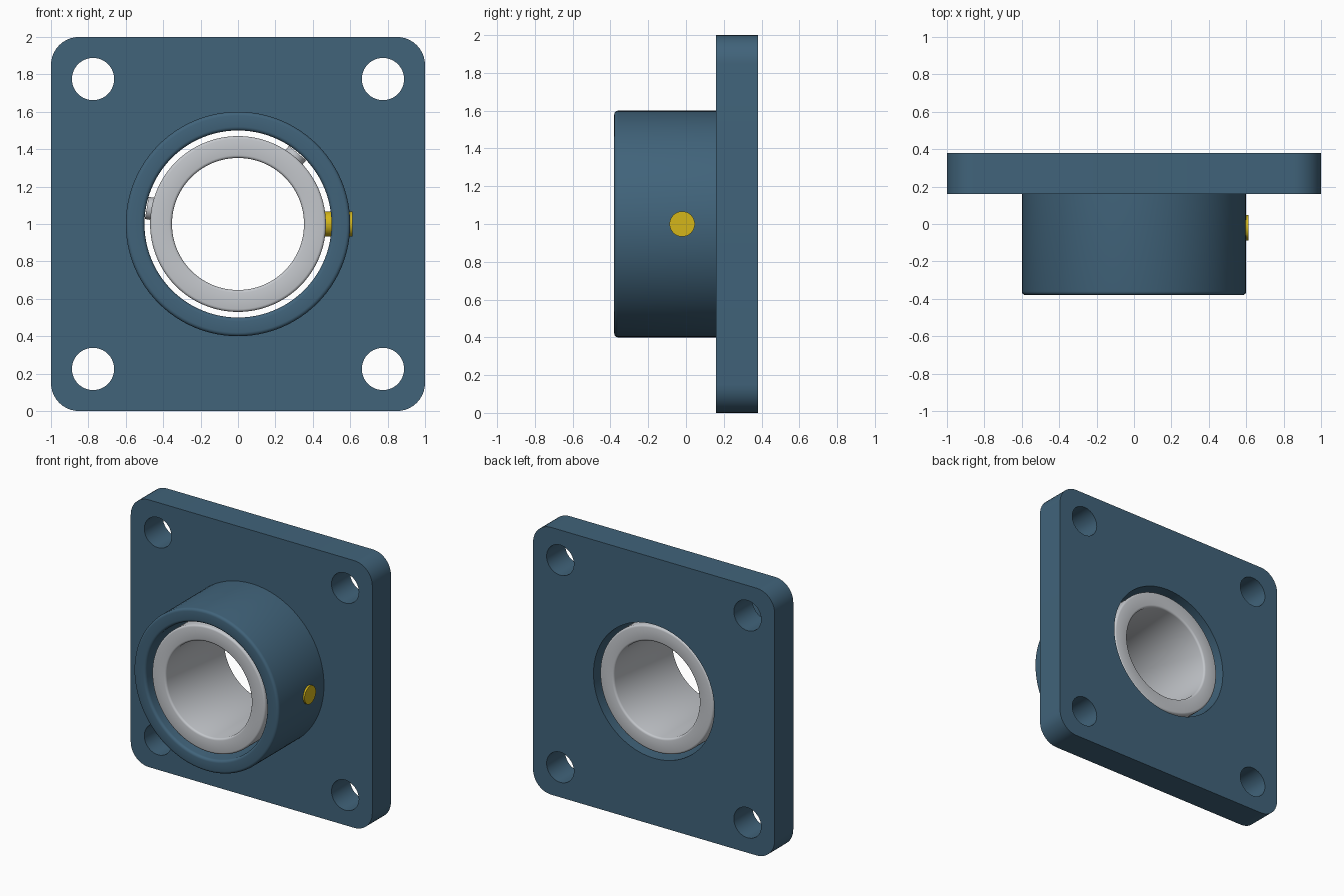
import bpy, bmesh, math
from mathutils import Vector, Matrix

if "Cube" in bpy.data.objects:
    bpy.data.objects.remove(bpy.data.objects["Cube"])

CZ = 1.0      # height of the bore axis
SEG = 96


def material(name, rgb):
    m = bpy.data.materials.new(name)
    m.diffuse_color = (*rgb, 1)
    m.use_nodes = True
    m.node_tree.nodes["Principled BSDF"].inputs["Base Color"].default_value = m.diffuse_color
    return m


BLUE = material("steel blue paint", (0.052, 0.125, 0.195))
GREY = material("bare steel", (0.55, 0.57, 0.60))
YELLOW = material("yellow fitting", (0.66, 0.47, 0.01))


def finish(bm, name, mat, angle=35):
    bmesh.ops.recalc_face_normals(bm, faces=bm.faces[:])
    mesh = bpy.data.meshes.new(name)
    bm.to_mesh(mesh)
    bm.free()
    mesh.materials.append(mat)
    ob = bpy.data.objects.new(name, mesh)
    bpy.context.collection.objects.link(ob)
    bpy.ops.object.select_all(action='DESELECT')
    ob.select_set(True)
    bpy.context.view_layer.objects.active = ob
    bpy.ops.object.shade_smooth_by_angle(angle=math.radians(angle))
    return ob


def arc(cx, cy, r, a0, a1, n):
    """Points on an arc, angles in degrees."""
    return [(cx + r * math.cos(math.radians(a0 + (a1 - a0) * i / n)),
             cy + r * math.sin(math.radians(a0 + (a1 - a0) * i / n))) for i in range(n + 1)]


def revolve(name, profile, mat, closed=True):
    """Spin a (radius, y) profile about the bore axis."""
    bm = bmesh.new()
    rings = []
    for i in range(SEG):
        a = 2 * math.pi * i / SEG
        rings.append([bm.verts.new((r * math.cos(a), y, CZ + r * math.sin(a))) for r, y in profile])
    n = len(profile)
    for i in range(SEG):
        p, q = rings[i], rings[(i + 1) % SEG]
        for j in range(n if closed else n - 1):
            k = (j + 1) % n
            bm.faces.new((p[j], p[k], q[k], q[j]))
    return finish(bm, name, mat)


def radial_pin(name, angle, y, radius, r0, r1, mat):
    """Cylinder pointing outward from the bore axis."""
    d = Vector((math.cos(math.radians(angle)), 0, math.sin(math.radians(angle))))
    mid = d * ((r0 + r1) / 2) + Vector((0, y, CZ))
    mat4 = Matrix.Translation(mid) @ d.to_track_quat('Z', 'Y').to_matrix().to_4x4()
    bm = bmesh.new()
    bmesh.ops.create_cone(bm, cap_ends=True, segments=32, radius1=radius, radius2=radius,
                          depth=r1 - r0, matrix=mat4)
    return finish(bm, name, mat)


# Square flange plate: rounded outline, four bolt holes and the central bore
bm = bmesh.new()
R = 0.15
outline = []
for sx, sz, a in ((1, 1, 0), (-1, 1, 90), (-1, -1, 180), (1, -1, 270)):
    outline += arc(sx * (1 - R), CZ + sz * (1 - R), R, a, a + 90, 10)
loops = [outline, arc(0, CZ, 0.5, 0, 360, SEG)[:-1]]
for sx in (-1, 1):
    for sz in (-1, 1):
        loops.append(arc(sx * 0.775, CZ + sz * 0.775, 0.113, 0, 360, 40)[:-1])
edges = []
for pts in loops:
    vs = [bm.verts.new((x, 0.16, z)) for x, z in pts]
    edges += [bm.edges.new((vs[i], vs[(i + 1) % len(vs)])) for i in range(len(vs))]
bmesh.ops.triangle_fill(bm, use_beauty=True, use_dissolve=False, edges=edges)
ext = bmesh.ops.extrude_face_region(bm, geom=bm.faces[:], use_keep_orig=True)
bmesh.ops.translate(bm, vec=(0, 0.22, 0),
                    verts=[v for v in ext["geom"] if isinstance(v, bmesh.types.BMVert)])
finish(bm, "flange_plate", BLUE)

# Hub with softly rounded front lip
f = 0.02
hub = ([(0.6, 0.165)] + arc(0.6 - f, -0.38 + f, f, 0, -90, 4)
       + arc(0.5 + f, -0.38 + f, f, -90, -180, 4) + [(0.5, 0.165)])
revolve("hub", hub, BLUE)

# Bearing inner ring with rounded edges
g, L = 0.015, 0.35
ring = (arc(0.47 - g, L - g, g, 0 + 90, 0, 3) + arc(0.47 - g, -L + g, g, 0, -90, 3)
        + arc(0.353 + g, -L + g, g, -90, -180, 3) + arc(0.353 + g, L - g, g, 180, 90, 3))
revolve("bearing_ring", ring, GREY)

# Set screws, 120 degrees apart, and the grease fitting
for i, ang in enumerate((50, 170)):
    radial_pin(f"set_screw_{i + 1}", ang, -0.2, 0.06, 0.42, 0.495, GREY)
radial_pin("grease_fitting", 0, -0.02, 0.067, 0.45, 0.612, YELLOW)
